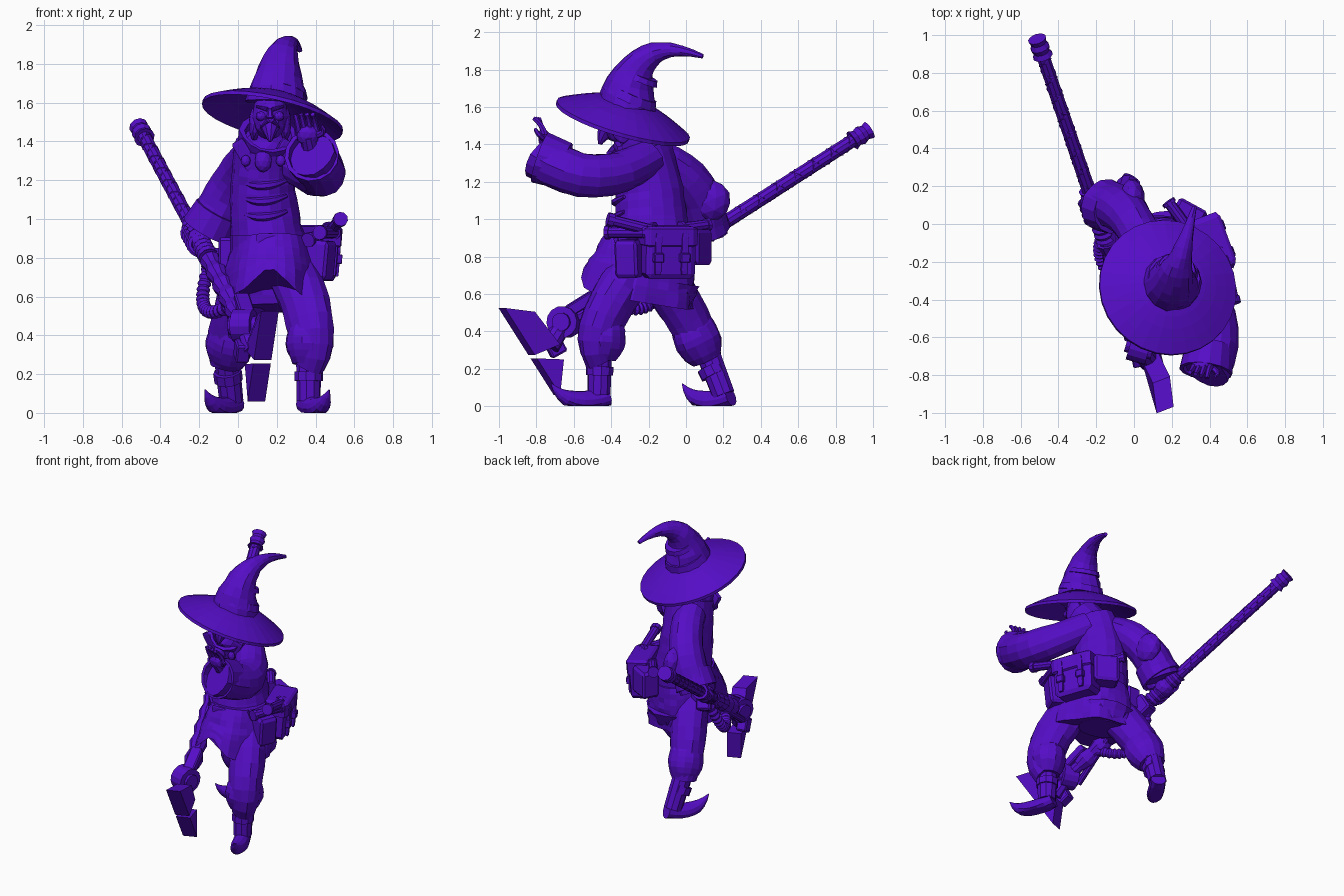
import bpy, bmesh, random
from math import sin, cos, pi, tau
from mathutils import Vector, Matrix, Euler

random.seed(4)
default_cube = bpy.data.objects.get("Cube")
if default_cube:
    bpy.data.objects.remove(default_cube)

violet = bpy.data.materials.new("violet")
violet.use_nodes = True
violet.diffuse_color = (.09, .004, .56, 1)
violet.node_tree.nodes["Principled BSDF"].inputs["Base Color"].default_value = violet.diffuse_color


def finish(name, bm):
    for vert in bm.verts:
        vert.co.z = max(vert.co.z, 0)
    bmesh.ops.recalc_face_normals(bm, faces=bm.faces)
    mesh = bpy.data.meshes.new(name)
    bm.to_mesh(mesh)
    bm.free()
    mesh.materials.append(violet)
    part = bpy.data.objects.new(name, mesh)
    bpy.context.collection.objects.link(part)
    return part


def limb(name, start, middle, end, thick, thin, bulge=0, sides=12, steps=8,
         squash=1, cloth=0, folds=0, ripple=0, hollow=False):
    """Loft rings along a curve through three points."""
    a, b, c = Vector(start), Vector(middle), Vector(end)
    stations = [(i / steps, 1 - ripple * (i % 2)) for i in range(steps + 1)]
    if hollow:
        stations += [(1, .85), (.5, .8)]
    bm, rings = bmesh.new(), []
    old, turn = Vector((0, 0, 1)), Matrix.Identity(3)
    for t, scale in stations:
        centre = a * (1 - t) * (1 - 2 * t) + b * 4 * t * (1 - t) + c * t * (2 * t - 1)
        tangent = (a * (4 * t - 3) + b * (4 - 8 * t) + c * (4 * t - 1)).normalized()
        turn = old.rotation_difference(tangent).to_matrix() @ turn
        old, ring = tangent, []
        for k in range(sides):
            angle = tau * k / sides
            radius = scale * (thick + (thin - thick) * t + bulge * sin(pi * t))
            radius *= 1 + random.uniform(-cloth, cloth) + folds * t * sin(6 * angle)
            offset = Vector((radius * cos(angle), radius * squash * sin(angle), 0))
            ring.append(bm.verts.new(centre + turn @ offset))
        rings.append(ring)
    for low, high in zip(rings, rings[1:]):
        for k in range(sides):
            bm.faces.new((low[k - 1], low[k], high[k], high[k - 1]))
    bm.faces.new(rings[0])
    bm.faces.new(rings[-1])
    return finish(name, bm)


def rod(name, start, end, thick, thin=None, **options):
    start, end = Vector(start), Vector(end)
    options = {"steps": 1, "sides": 10} | options
    limb(name, start, (start + end) / 2, end, thick, thick if thin is None else thin, **options)


def place(name, bm, centre, size, turn):
    bmesh.ops.scale(bm, vec=size, verts=bm.verts)
    bm.transform(Matrix.Translation(centre) @ Euler(turn).to_matrix().to_4x4())
    finish(name, bm)


def box(name, centre, size, turn=(0, 0, 0)):
    bm = bmesh.new()
    bmesh.ops.create_cube(bm, size=1)
    bmesh.ops.bevel(bm, geom=bm.edges[:], offset=.1, segments=1, affect='EDGES')
    place(name, bm, centre, size, turn)


def ball(name, centre, size, turn=(0, 0, 0)):
    bm = bmesh.new()
    bmesh.ops.create_icosphere(bm, subdivisions=2, radius=1)
    place(name, bm, centre, size, turn)


def near(base, x, y, z):
    return Vector(base) + Vector((x, y, z))


def plate(name, corners, thickness):
    bm = bmesh.new()
    face = bm.faces.new([bm.verts.new(Vector(p) - thickness / 2) for p in corners])
    grown = bmesh.ops.extrude_face_region(bm, geom=[face])["geom"]
    bmesh.ops.translate(bm, vec=thickness, verts=[g for g in grown if isinstance(g, bmesh.types.BMVert)])
    finish(name, bm)


# Hat: tilted domed brim and a bent crown
brim_radius, brim_height, count = .37, .12, 6
upper = [(brim_radius * k / count, brim_height * cos(pi / 2 * k / count)) for k in range(count + 1)]
under = [(radius, height - .02) for radius, height in reversed(upper)]
bm = bmesh.new()
verts = [bm.verts.new((radius, 0, height)) for radius, height in upper + under]
edges = [bm.edges.new(pair) for pair in zip(verts, verts[1:])]
bmesh.ops.spin(bm, geom=verts + edges, cent=(0, 0, 0), axis=(0, 0, 1), angle=tau, steps=28)
bmesh.ops.remove_doubles(bm, verts=bm.verts, dist=.0005)
hat_up = Vector((.22, .29, 1)).normalized()
hat_base = Vector((.18, -.335, 1.535))
bm.transform(Matrix.Translation(hat_base) @ hat_up.to_track_quat('Z', 'Y').to_matrix().to_4x4())
finish("hat_brim", bm)
crown_base = Vector((.2, -.32, 1.6))
crown_bend = Vector((.24, -.2, 1.87))
limb("hat_crown", crown_base, crown_bend, (.32, .09, 1.87), .16, .012, bulge=-.016,
     sides=14, steps=12, cloth=.06)
for name, low, high, radius in (("hat_band", .15, .3, .155), ("hat_crease", .55, .65, .11)):
    rod(name, crown_base.lerp(crown_bend, low), crown_base.lerp(crown_bend, high),
        radius, radius * .9, sides=14)

# Head and face
head = Vector((.165, -.36, 1.53))
ball("head", head, (.095, .105, .125))
rod("nose", near(head, 0, -.1, .04), near(head, 0, -.11, -.01), .01, .02, sides=6)
limb("beard", near(head, 0, -.05, -.04), near(head, 0, -.08, -.08), near(head, 0, -.1, -.13), .065, .01, sides=9)
for side in (-1, 1):
    rod("brow", near(head, side * .015, -.1, .035), near(head, side * .07, -.07, .05), .012, .006)
    rod("moustache", near(head, side * .01, -.11, -.02), near(head, side * .05, -.08, -.06), .014, .004)
    ball("cheek", near(head, side * .045, -.08, 0), (.03, .025, .025))
    ball("hair", near(head, side * .08, .03, -.04), (.03, .07, .09))

# Coat body, collar and chest ornament
waist = Vector((.17, -.2, .88))
chest = Vector((.13, -.2, 1.3))
neck = Vector((.14, -.25, 1.38))
limb("torso", near(waist, 0, 0, -.08), (.13, -.19, 1.1), neck, .2, .155, bulge=-.005,
     sides=18, steps=12, squash=1.08, cloth=.025)
ball("shoulders", near(neck, 0, .02, -.02), (.16, .15, .09))
rod("collar", near(neck, 0, 0, -.02), near(neck, .015, -.07, .06), .14, .145, sides=14, cloth=.05, hollow=True)
for side in (-1, 1):
    box("lapel", near(chest, side * .09, -.16, .03), (.07, .035, .17), (.2, side * .5, side * .35))
    ball("collar_stud", near(chest, side * .09, -.19, 0), (.025, .02, .03))
ball("medallion", near(chest, 0, -.2, 0), (.045, .035, .06))
for k in range(3):
    fold = near(chest, 0, -.18, -.13 - .08 * k)
    limb("coat_fold", near(fold, -.1, .06, .02), fold, near(fold, .12, .05, .03), .01, .01, .012, sides=6)
rod("belt", near(waist, 0, 0, -.045), near(waist, 0, 0, .035), .21, sides=20, squash=1.08)
box("belt_buckle", near(waist, -.02, -.225, 0), (.11, .03, .09))

# Flared skirt, lifted at the front where it parts
hem = Vector((.165, -.26, .57))
skirt = limb("coat_skirt", waist, near(waist, 0, -.03, -.15), hem, .195, .25, .01,
             sides=30, squash=1.22, cloth=.02, folds=.06)
for vert in skirt.data.vertices:
    drop = .82 - vert.co.z
    if vert.co.y < hem.y and drop > 0:
        vert.co.z += drop * .7 * max(0, 1 - abs(vert.co.x - hem.x) / .15)
rod("coat_tail", near(hem, 0, .14, .1), near(hem, 0, .12, -.03), .2, .15, sides=14, steps=3, cloth=.05)

# Right arm swung back to the staff, left arm raised toward the brim
arms = {
    "right": ((.07, -.16, 1.33), (-.03, .04, 1.17), (-.155, .1, .94)),
    "left": ((.22, -.2, 1.33), (.42, -.49, 1.23), (.38, -.78, 1.33)),
}
for side, (shoulder, elbow, wrist) in arms.items():
    limb(side + "_sleeve", shoulder, elbow, wrist, .1, .125, .004, sides=14, cloth=.04)
    rod(side + "_cuff", Vector(elbow).lerp(wrist, .55), wrist, .128, .142, sides=14, hollow=True)
ball("right_sleeve_drape", (-.01, .13, 1.1), (.07, .11, .11), (.4, 0, 0))
palm = Vector((.36, -.755, 1.43))
rod("left_wrist", near(palm, .03, .08, -.13), palm, .05, .04)
ball("left_palm", palm, (.06, .035, .055), (.3, 0, 0))
for k in range(4):
    knuckle = near(palm, .03 * k - .045, 0, .02)
    limb("left_finger", knuckle, near(knuckle, -.01, -.02, .05), near(knuckle, -.02, -.03 - .01 * k, .09),
         .018, .012, sides=6, steps=4)
limb("left_thumb", near(palm, .04, 0, 0), near(palm, .08, -.03, .02), near(palm, .07, -.05, .05),
     .018, .01, sides=6, steps=4)


# Staff, wrapped in cord and addressed by its y position
def on_staff(y):
    return Vector((-.178 - .342 * y, y, .85 + .64 * y))


rod("staff", on_staff(.95), on_staff(-.62), .036, .04)
axis = (on_staff(1) - on_staff(0)).normalized()
across = axis.orthogonal().normalized()
for name, bottom, top in (("staff_wrap", .2, .88), ("staff_cross_wrap", .88, .2)):
    turns, per_turn = 7, 8
    coil = []
    for k in range(turns * per_turn + 1):
        angle = tau * k / per_turn
        centre = on_staff(bottom + (top - bottom) * k / turns / per_turn)
        coil.append(centre + .035 * (across * cos(angle) + axis.cross(across) * sin(angle)))
    for start, end in zip(coil, coil[1:]):
        rod(name, start, end, .005, sides=5)
rod("staff_pommel", on_staff(.89), on_staff(.98), .055, .05, steps=4, ripple=.2)
rod("staff_grip", on_staff(.18), on_staff(-.08), .055, steps=18, ripple=.2)
rod("staff_fittings", on_staff(-.1), on_staff(-.55), .055, .065, steps=9, ripple=.25)
ball("right_hand", on_staff(.07), (.065, .07, .06))
for k in range(4):
    joint = on_staff(.12 - .03 * k)
    limb("right_finger", near(joint, -.05, 0, .03), near(joint, -.06, -.02, -.02),
         near(joint, -.01, -.03, -.06), .018, .014, sides=6, steps=4)

# Ribbed hose and machinery at the lower end of the staff
limb("hose", (-.13, -.03, .82), (-.175, -.18, .55), (-.03, -.4, .56), .036, .036, steps=36, ripple=.25)
box("valve_box", (-.12, -.06, .77), (.1, .13, .13), (.5, .1, .3))
drum = Vector((.03, -.65, .45))
axle = Vector((.05, -.015, 0))
rod("drum", drum - axle, drum + axle, .085, sides=14)
rod("drum_caps", drum - axle * 1.4, drum + axle * 1.4, .05, sides=12)
box("drum_bracket", near(drum, 0, .09, .1), (.08, .18, .06), (.55, 0, .2))
rod("side_pipe", (-.04, -.32, .62), near(drum, -.06, .04, -.05), .022)
rod("lower_pipe", drum, near(drum, .05, -.08, -.13), .045, .055)
box("lower_valve", near(drum, -.01, -.05, -.13), (.07, .09, .1), (.5, 0, .2))

# Flat two-part nozzle with a slot between the plates
mouth_top, mouth_bottom = Vector((.165, -.985, .525)), Vector((.095, -.69, .06))
throat = Vector((.08, -.69, .33))
thickness = Vector((.09, .035, 0))
plate("upper_nozzle", [mouth_top, near(mouth_top, -.02, .16, -.02), throat,
                       mouth_top.lerp(mouth_bottom, .54)], thickness)
plate("lower_nozzle", [mouth_top.lerp(mouth_bottom, .58), near(throat, 0, .02, -.08), mouth_bottom], thickness)

# Baggy trousers, puffed below the knee, and curl-toed boots
legs = {
    "left": ((.25, -.22, .8), (.37, -.44, .47), (.365, -.46, .25), (.345, -.42, .05), (.47, -.72, .12)),
    "right": ((.1, -.2, .8), (-.02, .01, .47), (-.06, .11, .25), (-.01, .24, .05), (-.17, -.02, .12)),
}
for side, (hip, knee, ankle, heel, toe) in legs.items():
    ankle, heel, toe = Vector(ankle), Vector(heel), Vector(toe)
    limb(side + "_trouser", hip, knee, ankle, .12, .08, .015, sides=14, squash=1.1, cloth=.05)
    rod(side + "_trouser_puff", Vector(knee).lerp(ankle, .1), ankle, .1, .08, steps=6,
        bulge=.03, sides=14, squash=1.1, cloth=.04)
    sole = heel.lerp(toe, .15)
    rod(side + "_boot_shaft", near(ankle, 0, 0, .05), sole, .066, .062)
    rod(side + "_boot_band", ankle.lerp(sole, .2), ankle.lerp(sole, .45), .074)
    limb(side + "_boot_foot", heel, near(heel.lerp(toe, .6), 0, 0, -.06), toe, .05, .003, .025)

# Hip bag, pouches and rolled scrolls on the left and back
bag = Vector((.41, -.1, .82))
lean = Euler((0, .08, .35))
box("hip_bag", bag, (.14, .28, .27), lean)
box("bag_flap", near(bag, .01, 0, .09), (.16, .3, .11), lean)
for y in (-.08, .07):
    for name, height, size in (("bag_strap", 0, (.02, .035, .22)), ("bag_clasp", -.02, (.04, .055, .05))):
        box(name, bag + lean.to_matrix() @ Vector((.08, y, height)), size, lean)
box("front_pouch", (.42, -.3, .79), (.13, .13, .2), (0, .1, -.4))
box("back_pouch", (.29, .05, .85), (.17, .12, .19), (0, 0, -.5))
box("right_hip_pouch", (-.05, -.13, .82), (.1, .16, .17))
scrolls = (((.36, -.37, .89), (.47, -.16, .95)), ((.42, -.43, .93), (.5, -.2, .93)),
           ((.18, .12, .97), (.29, -.03, .95)), ((.46, -.1, .92), (.53, -.42, 1)))
for start, end in scrolls:
    start, end = Vector(start), Vector(end)
    rod("scroll", start, end, .03)
    rod("scroll_cap", start, start.lerp(end, .1), .038)
    rod("scroll_knob", end.lerp(start, .1), end, .038)
